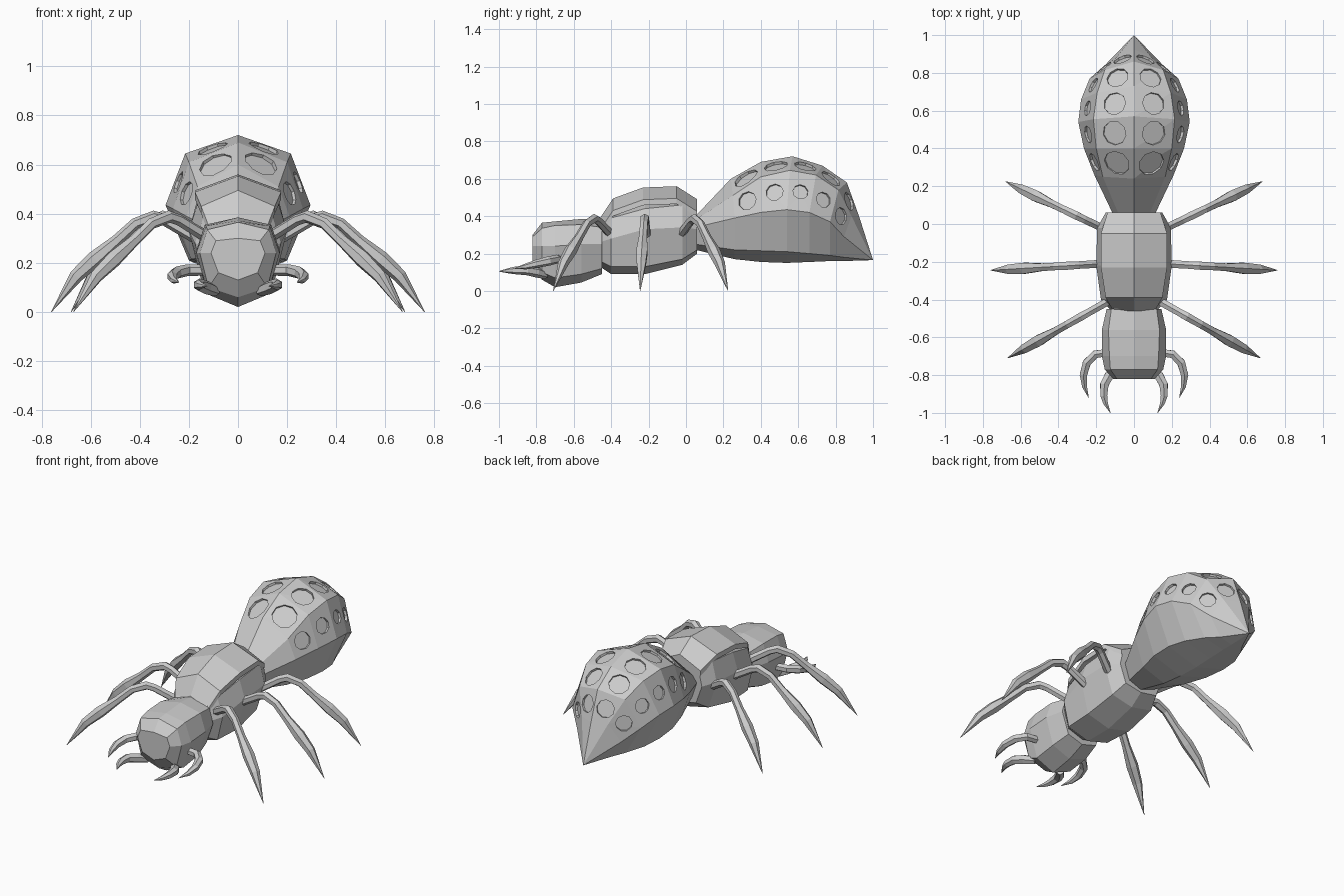
import bpy, bmesh
from mathutils import Vector, Matrix

if "Cube" in bpy.data.objects:
    bpy.data.objects.remove(bpy.data.objects["Cube"])

GREY = (0.6, 0.6, 0.6, 1)
mat = bpy.data.materials.new("plain grey")
mat.use_nodes = True
mat.diffuse_color = GREY
mat.node_tree.nodes["Principled BSDF"].inputs["Base Color"].default_value = GREY


def finish(name, bm):
    bmesh.ops.remove_doubles(bm, verts=bm.verts, dist=0.0005)
    bmesh.ops.recalc_face_normals(bm, faces=bm.faces)
    mesh = bpy.data.meshes.new(name)
    bm.to_mesh(mesh)
    bm.free()
    mesh.materials.append(mat)
    ob = bpy.data.objects.new(name, mesh)
    bpy.context.scene.collection.objects.link(ob)
    return ob


def loft(name, rings):
    """Skin a list of closed rings and cap both ends."""
    bm = bmesh.new()
    rows = [[bm.verts.new(p) for p in ring] for ring in rings]
    n = len(rows[0])
    for a, b in zip(rows, rows[1:]):
        for i in range(n):
            j = (i + 1) % n
            bm.faces.new((a[i], a[j], b[j], b[i]))
    bm.faces.new(rows[0])
    bm.faces.new(rows[-1])
    return finish(name, bm)


def half_section(y, lean, top, shoulder, side, low, bottom):
    """Points from the top centre down one side to the bottom centre."""
    pts = [(0, top), shoulder, side, low, (0, bottom)]
    return [Vector((x, y + lean * min(k, 2), z)) for k, (x, z) in enumerate(pts)]


def flip(p):
    return Vector((-p.x, p.y, p.z))


def body(name, sections):
    halves = [half_section(*s) for s in sections]
    return loft(name, [h + [flip(p) for p in h[-2:0:-1]] for h in halves]), halves


def tube(name, path, radii, sides=6):
    """Tapering tube along a path of points."""
    pts = [Vector(p) for p in path]
    rings = []
    for i, p in enumerate(pts):
        d = (pts[min(i + 1, len(pts) - 1)] - pts[max(i - 1, 0)]).normalized()
        u = d.cross(Vector((0, 0, 1))).normalized()
        v = u.cross(d)
        spin = [Matrix.Rotation(k * 6.28319 / sides, 3, d) @ v for k in range(sides)]
        rings.append([p + s * radii[i] for s in spin])
    return loft(name, rings)


def pair(name, path, radii):
    for side, sx in (("left", 1), ("right", -1)):
        tube(f"{side}_{name}", [(sx * x, y, z) for x, y, z in path], radii)


# Head
body("head", [
    (-.82, 0, .30, (.09, .29), (.11, .24), (.08, .16), .13),
    (-.77, 0, .365, (.125, .335), (.155, .24), (.12, .10), .06),
    (-.70, 0, .372, (.13, .35), (.17, .24), (.12, .07), .02),
    (-.56, 0, .385, (.135, .355), (.17, .25), (.12, .09), .045),
    (-.45, 0, .38, (.12, .34), (.145, .25), (.10, .12), .09)])

# Thorax
body("thorax", [
    (-.46, 0, .37, (.10, .34), (.12, .26), (.09, .16), .13),
    (-.40, 0, .44, (.14, .39), (.175, .28), (.14, .13), .09),
    (-.22, 0, .50, (.165, .44), (.20, .33), (.15, .13), .09),
    (-.02, 0, .51, (.165, .46), (.195, .34), (.14, .17), .14),
    (.06, 0, .44, (.13, .42), (.15, .33), (.11, .22), .20)])

# Raised plate over the thorax
body("thorax_plate", [
    (y, 0, z, (x, z - .065), (x, z - .095), (x * .5, z - .07), z - .05)
    for y, x, z in ((-.46, .11, .39), (-.39, .15, .495), (-.23, .175, .553),
                    (-.05, .175, .56), (.06, .14, .49))])

# Abdomen
abdomen, halves = body("abdomen", [
    (.05, 0, .40, (.08, .38), (.11, .34), (.08, .25), .22),
    (.24, .01, .60, (.165, .51), (.21, .39), (.15, .22), .17),
    (.40, 0, .69, (.20, .61), (.265, .42), (.19, .215), .155),
    (.57, -.015, .72, (.215, .645), (.295, .435), (.20, .21), .15),
    (.73, -.035, .67, (.195, .62), (.28, .42), (.18, .20), .155),
    (.86, -.045, .58, (.155, .54), (.235, .37), (.13, .19), .16),
    (.925, -.04, .40, (.09, .40), (.15, .29), (.08, .18), .16),
    (1.0, 0, .165, (0, .165), (0, .165), (0, .165), .165)])

# Shallow round pits, one in each upper panel of the abdomen
pits = bmesh.new()
for a, b in zip(halves[1:6], halves[2:7]):
    for band, share in ((0, .39), (1, .31)):
        quad = [a[band], a[band + 1], b[band + 1], b[band]]
        across = (quad[1] - quad[0] + quad[2] - quad[3]) / 2
        along = (quad[3] - quad[0] + quad[2] - quad[1]) / 2
        radius = share * min(across.length, along.length)
        for mirror in (False, True):
            q = [flip(p) for p in quad] if mirror else quad
            centre = sum(q, Vector()) / 4
            normal = (q[2] - q[0]).cross(q[3] - q[1]).normalized()
            if normal.dot(centre - Vector((0, centre.y, .3))) < 0:
                normal.negate()
            turn = normal.to_track_quat("Z", "Y").to_matrix().to_4x4()
            place = Matrix.Translation(centre + normal * .032) @ turn
            bmesh.ops.create_cone(pits, cap_ends=True, segments=9, radius1=radius,
                                  radius2=radius, depth=.09, matrix=place)
cutter = finish("pit_cutter", pits)
cutter.hide_render = True
cut = abdomen.modifiers.new("pits", "BOOLEAN")
cut.operation = "DIFFERENCE"
cut.solver = "EXACT"
cut.object = cutter
bpy.context.view_layer.objects.active = abdomen
bpy.ops.object.modifier_apply(modifier=cut.name)
bpy.data.objects.remove(cutter)

# Legs: one height profile shared by all three pairs
PROFILE = ((0, .30), (.22, .375), (.29, .388), (.42, .36), (.55, .29),
           (.70, .215), (.83, .145), (1, 0))
RADII = (.024, .023, .025, .023, .024, .034, .028, .001)
for name, start, end in (("front_leg", (.12, -.40), (.67, -.71)),
                         ("middle_leg", (.17, -.21), (.76, -.245)),
                         ("rear_leg", (.15, -.03), (.68, .225))):
    a, b = Vector(start), Vector(end)
    pair(name, [(*a.lerp(b, t), z) for t, z in PROFILE], RADII)

# Jaws and feelers
pair("outer_jaw", [(.14, -.68, .17), (.205, -.69, .17), (.25, -.735, .16),
                   (.268, -.80, .145), (.262, -.86, .13), (.24, -.92, .12)],
     (.022, .024, .025, .022, .015, .001))
pair("inner_jaw", [(.09, -.75, .085), (.13, -.80, .10), (.157, -.85, .11),
                   (.16, -.91, .11), (.15, -.95, .108), (.125, -1.0, .105)],
     (.022, .028, .026, .021, .014, .001))
